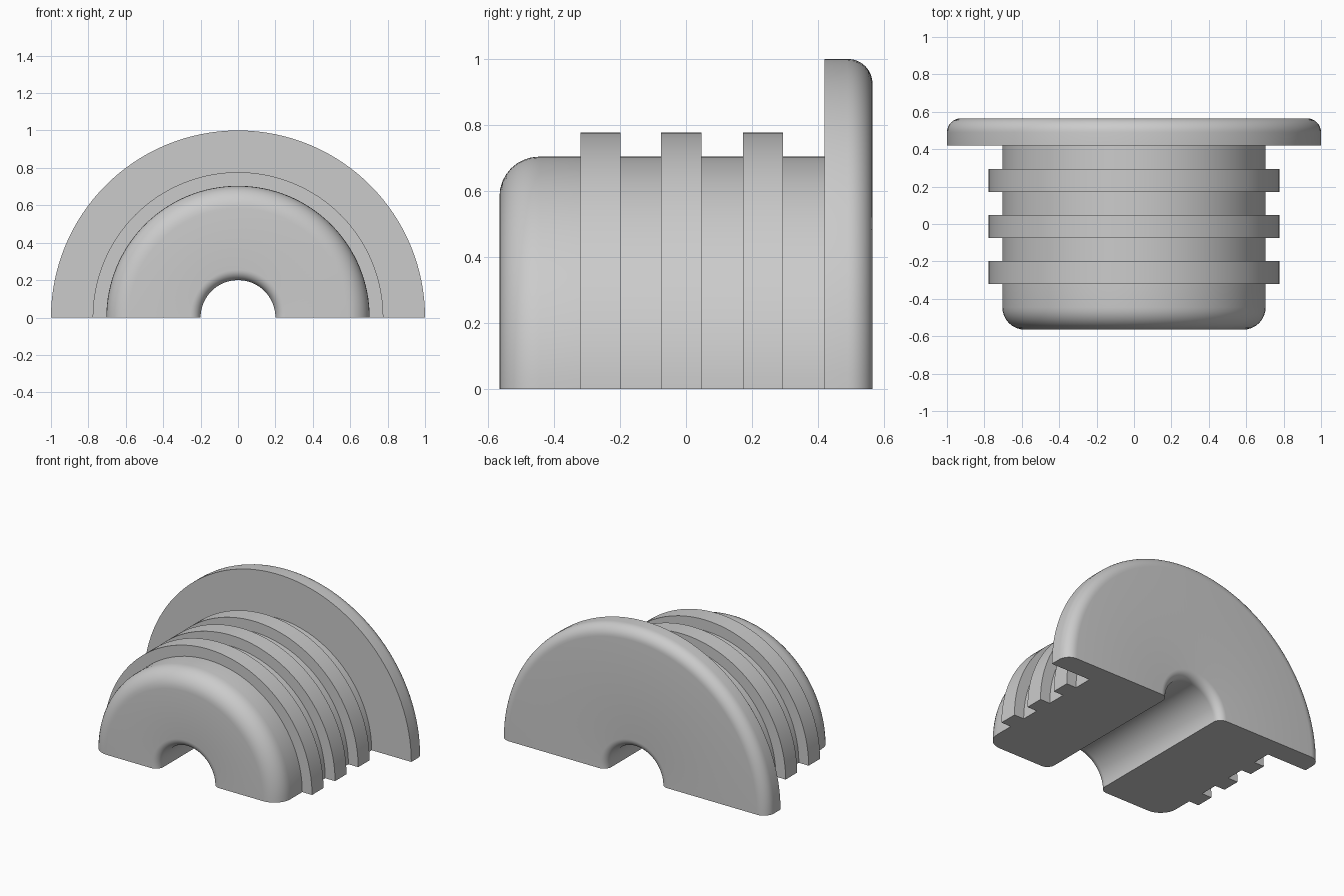
import bpy
import bmesh
from math import cos, sin, pi, radians
from mathutils import Vector

cube = bpy.data.objects.get("Cube")
if cube:
    bpy.data.objects.remove(cube, do_unlink=True)

# Overall dimensions
FRONT, BACK, FLANGE_Y = -0.565, 0.565, 0.42
BORE, BODY, RIB, FLANGE = 0.2, 0.704, 0.777, 1.0
RIB_STARTS = (-0.32, -0.075, 0.172)
RIB_WIDTH = 0.122
SPIN_STEPS = 64


def fillet(r, y, radius, start, steps=8):
    """Quarter-circle of (r, y) points around a centre, sweeping a right angle."""
    return [(r + radius * cos(start + pi / 2 * i / steps),
             y + radius * sin(start + pi / 2 * i / steps))
            for i in range(steps + 1)]


# Half section: rounded bore mouth, rounded nose, ribs, rounded flange
LIP, NOSE, RIM = 0.055, 0.12, 0.075
profile = fillet(BORE + LIP, FRONT + LIP, LIP, pi)
profile += fillet(BODY - NOSE, FRONT + NOSE, NOSE, -pi / 2)
for y in RIB_STARTS:
    profile += [(BODY, y), (RIB, y), (RIB, y + RIB_WIDTH), (BODY, y + RIB_WIDTH)]
profile += [(BODY, FLANGE_Y), (FLANGE, FLANGE_Y)]
profile += fillet(FLANGE - RIM, BACK - RIM, RIM, 0)
profile += fillet(BORE + LIP, BACK - LIP, LIP, pi / 2)

# Sweep the section half a turn, leaving flat cut faces on the ground
bm = bmesh.new()
verts = [bm.verts.new((r, y, 0)) for r, y in profile]
section = bm.faces.new(verts)
bmesh.ops.spin(bm, geom=[section], cent=Vector(), axis=(0, -1, 0),
               angle=pi, steps=SPIN_STEPS, use_duplicate=False)
# Close the starting cut if the sweep consumed its face
if not any(f.calc_center_median().x > 0 and len(f.verts) == len(verts)
           for f in bm.faces):
    bm.faces.new(verts)
bmesh.ops.recalc_face_normals(bm, faces=bm.faces)

mesh = bpy.data.meshes.new("half_bushing")
bm.to_mesh(mesh)
bm.free()
bushing = bpy.data.objects.new("half_bushing", mesh)
bpy.context.collection.objects.link(bushing)

# Plain grey finish
grey = bpy.data.materials.new("plain grey")
grey.use_nodes = True
colour = (0.6, 0.6, 0.6, 1)
grey.diffuse_color = colour
grey.node_tree.nodes["Principled BSDF"].inputs["Base Color"].default_value = colour
mesh.materials.append(grey)

bpy.ops.object.select_all(action="DESELECT")
bushing.select_set(True)
bpy.context.view_layer.objects.active = bushing
bpy.ops.object.shade_smooth_by_angle(angle=radians(30))
